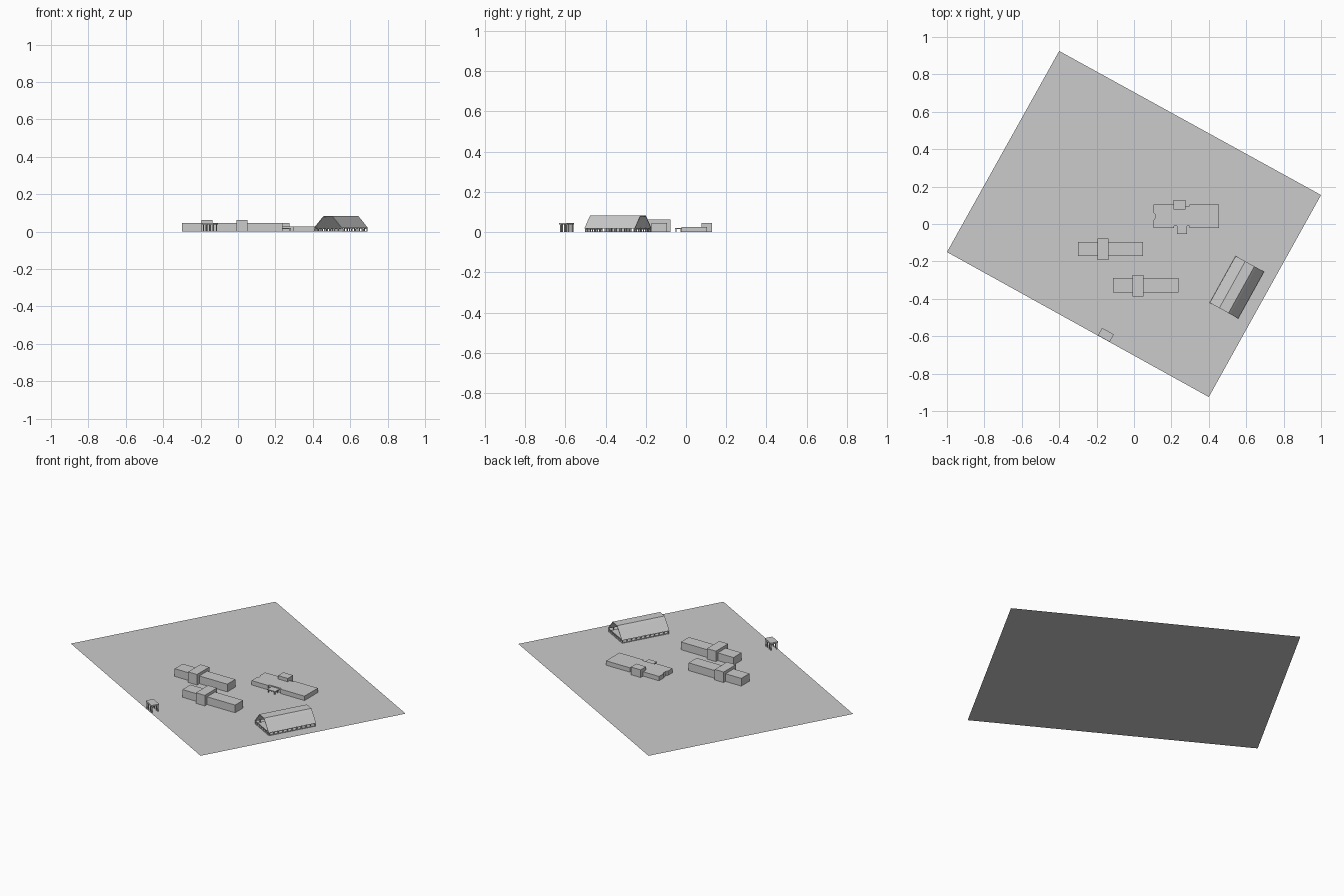
import bpy, bmesh, math
from mathutils import Matrix, Vector

if "Cube" in bpy.data.objects:
    bpy.data.objects.remove(bpy.data.objects["Cube"])

SITE_ANGLE = math.radians(-29)


def material(name, value):
    mat = bpy.data.materials.new(name)
    colour = (value, value, value, 1)
    mat.use_nodes = True
    mat.diffuse_color = colour
    mat.node_tree.nodes["Principled BSDF"].inputs["Base Color"].default_value = colour
    return mat


GREY = material("plain grey", 0.6)


def finish(name, bm, place=None):
    if place:
        bm.transform(place)
    bmesh.ops.recalc_face_normals(bm, faces=bm.faces)
    mesh = bpy.data.meshes.new(name)
    bm.to_mesh(mesh)
    bm.free()
    mesh.materials.append(GREY)
    obj = bpy.data.objects.new(name, mesh)
    bpy.context.collection.objects.link(obj)
    return obj


def add_box(bm, x0, x1, y0, y1, z0, z1):
    size = Matrix.Diagonal((x1 - x0, y1 - y0, z1 - z0, 1))
    centre = Matrix.Translation(((x0 + x1) / 2, (y0 + y1) / 2, (z0 + z1) / 2))
    bmesh.ops.create_cube(bm, size=1, matrix=centre @ size)


def boxes(name, sizes, place=None):
    bm = bmesh.new()
    for size in sizes:
        add_box(bm, *size)
    return finish(name, bm, place)


def post(x, y, height, r=0.0025):
    return (x - r, x + r, y - r, y + r, 0, height)


def prism(name, outline, axis, start, end, place=None):
    """Extrude a closed outline along y or z."""
    def point(a, b, c):
        return (a, c, b) if axis == "y" else (a, b, c)
    bm = bmesh.new()
    face = bm.faces.new([bm.verts.new(point(a, b, start)) for a, b in outline])
    out = bmesh.ops.extrude_face_region(bm, geom=[face])
    verts = [g for g in out["geom"] if isinstance(g, bmesh.types.BMVert)]
    bmesh.ops.translate(bm, verts=verts, vec=Vector(point(0, 0, end - start)))
    return finish(name, bm, place)


def placed(x, y):
    return Matrix.Translation((x, y, 0)) @ Matrix.Rotation(SITE_ANGLE, 4, "Z")


# Ground sheet
ground = bmesh.new()
vs = [ground.verts.new((x, y, 0)) for x, y in
      ((-1, -0.15), (0.4, -0.925), (1, 0.155), (-0.4, 0.925))]
ground.faces.new(vs)
finish("ground", ground)

# Two long halls, each with a taller cross block
for label, x, y in (("rear", -0.125, -0.133), ("front", 0.063, -0.328)):
    boxes(label + "_hall", [(x - 0.174, x + 0.174, y - 0.038, y + 0.038, 0, 0.046)])
    boxes(label + "_hall_cross_block",
          [(x - 0.07, x - 0.011, y - 0.06, y + 0.056, 0, 0.063)])

# Low main building with a notched end
prism("main_building",
      [(0.105, -0.022), (0.215, -0.022), (0.215, -0.012), (0.297, -0.012),
       (0.297, -0.022), (0.455, -0.022), (0.455, 0.105), (0.297, 0.105),
       (0.297, 0.097), (0.215, 0.097), (0.215, 0.105), (0.105, 0.105),
       (0.105, 0.06), (0.112, 0.052), (0.112, 0.03), (0.105, 0.022)],
      "z", 0, 0.026)
boxes("main_building_tower", [(0.21, 0.275, 0.077, 0.128, 0, 0.046)])
boxes("entrance_canopy", [(0.23, 0.284, -0.054, -0.01, 0.015, 0.02)])
boxes("entrance_posts", [post(x, y, 0.015) for x in (0.236, 0.278) for y in (-0.05, -0.025)])

# Open-ended hangar with a folded roof on short posts
hangar = placed(0.55, -0.338)
half = [(0.087, 0.018), (0.04, 0.07), (0.028, 0.082)]
outer = half + [(-x, z) for x, z in reversed(half)]
inner = [(x * 0.95, z - 0.004 if z > 0.05 else z) for x, z in reversed(outer)]
prism("hangar_roof", outer + inner, "y", -0.143, 0.143, hangar)
boxes("hangar_floor", [(-0.085, 0.085, -0.141, 0.141, 0, 0.004)], hangar)
posts = [post(s * 0.083, -0.138 + i * 0.0276, 0.02) for s in (-1, 1) for i in range(11)]
posts += [post(-0.06 + i * 0.024, s * 0.138, 0.016) for s in (-1, 1) for i in range(6)]
boxes("hangar_posts", posts, hangar)
boxes("hangar_end_beams",
      [(-0.083, 0.083, s * 0.139 - 0.002, s * 0.139 + 0.002, 0.014, 0.018)
       for s in (-1, 1)], hangar)

# Gate shelter on posts
gate = placed(-0.15, -0.593)
boxes("gate_shelter_roof", [(-0.036, 0.036, -0.023, 0.023, 0.037, 0.046)], gate)
boxes("gate_shelter_posts",
      [post(x, y, 0.037) for x in (-0.03, -0.012, 0.012, 0.03) for y in (-0.018, 0.018)], gate)
